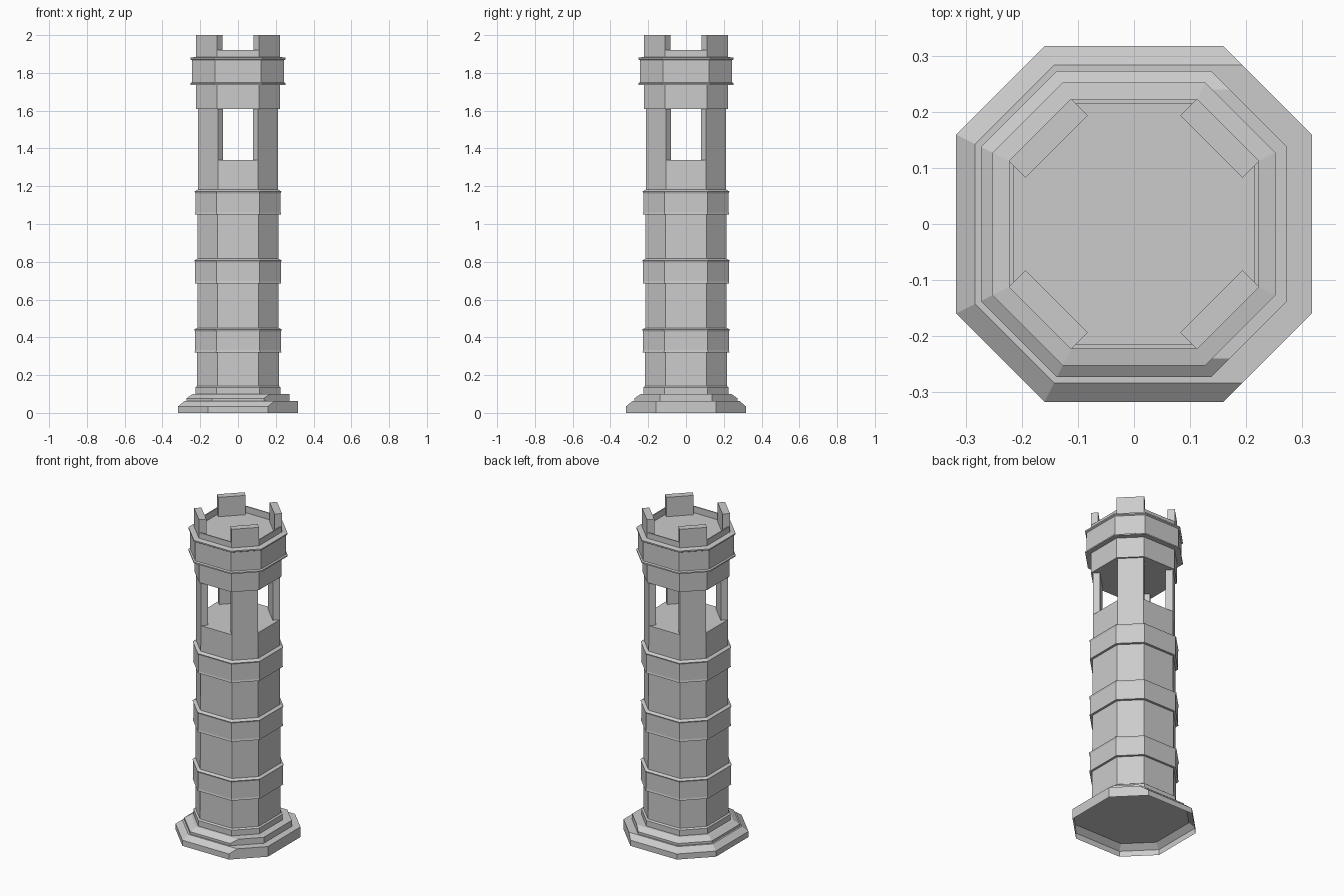
import bpy, bmesh

if "Cube" in bpy.data.objects:
    bpy.data.objects.remove(bpy.data.objects["Cube"])


def octagon(r):
    # chamfered square, chamfers start halfway along each half side
    h = r * 0.503
    return [(h, -r), (r, -h), (r, h), (h, r), (-h, r), (-r, h), (-r, -h), (-h, -r)]


def loft(name, rings, bottom=False, top=False):
    """rings: list of (list of xy points, z), skinned from bottom to top."""
    bm = bmesh.new()
    loops = [[bm.verts.new((x, y, z)) for x, y in pts] for pts, z in rings]
    for a, b in zip(loops, loops[1:]):
        n = len(a)
        for i in range(n):
            j = (i + 1) % n
            bm.faces.new((a[i], a[j], b[j], b[i]))
    if bottom:
        bm.faces.new(loops[0][::-1])
    if top:
        bm.faces.new(loops[-1])
    mesh = bpy.data.meshes.new(name)
    bm.to_mesh(mesh)
    bm.free()
    obj = bpy.data.objects.new(name, mesh)
    bpy.context.collection.objects.link(obj)
    return obj


def tower(name, profile, **caps):
    return loft(name, [(octagon(r), z) for r, z in profile], **caps)


def plinth(name, r, r_top, z0, z1, z2, bottom):
    # bevelled step; the three right-hand sides stay upright
    o, t = octagon(r), octagon(r_top)
    x = r * 1.503 - r_top
    upper = [(x, -r_top), o[1], o[2], (x, r_top)] + t[4:]
    loft(name, [(o, z0), (o, z1), (upper, z2)], bottom=bottom, top=True)


def corner_blocks(name, r, depth, z0, z1):
    # four blocks standing on the diagonal sides
    h = r * 0.503
    d = depth / 2 ** 0.5
    for i, (sx, sy) in enumerate([(1, 1), (-1, 1), (-1, -1), (1, -1)]):
        pts = [(r, h), (h, r), (h - d, r - d), (r - d, h - d)]
        pts = [(sx * x, sy * y) for x, y in pts]
        if sx * sy < 0:
            pts.reverse()
        loft(f"{name}_{i + 1}", [(pts, z0), (pts, z1)], bottom=True, top=True)


# stepped base, hollow underneath
plinth("base_step_lower", 0.317, 0.283, 0.0, 0.035, 0.063, False)
plinth("base_step_upper", 0.273, 0.24, 0.063, 0.077, 0.1, True)
tower("base_collar", [(0.226, 0.1), (0.226, 0.135), (0.217, 0.142)])

# shaft with the gallery floor on top
tower("shaft", [(0.217, 0.1), (0.212, 1.34)], top=True)

# raised bands around the shaft
for i, z in enumerate((0.32, 0.685, 1.05)):
    r = 0.228 - 0.001 * i
    tower(f"band_{i + 1}", [(0.213, z), (r + 0.002, z), (r, z + 0.012),
                            (r, z + 0.112), (r + 0.004, z + 0.122), (0.213, z + 0.132)])

# open gallery
corner_blocks("gallery_pillar", 0.212, 0.04, 1.34, 1.61)

# crown: ceiling block, projecting cornice with lips, roof floor and parapet
tower("crown", [(0.222, 1.61), (0.222, 1.737), (0.252, 1.737), (0.252, 1.745),
                (0.244, 1.75), (0.244, 1.867), (0.252, 1.872), (0.252, 1.88),
                (0.222, 1.885), (0.222, 1.92), (0.215, 1.92), (0.215, 1.88)],
      bottom=True, top=True)
corner_blocks("merlon", 0.223, 0.042, 1.88, 2.0)
